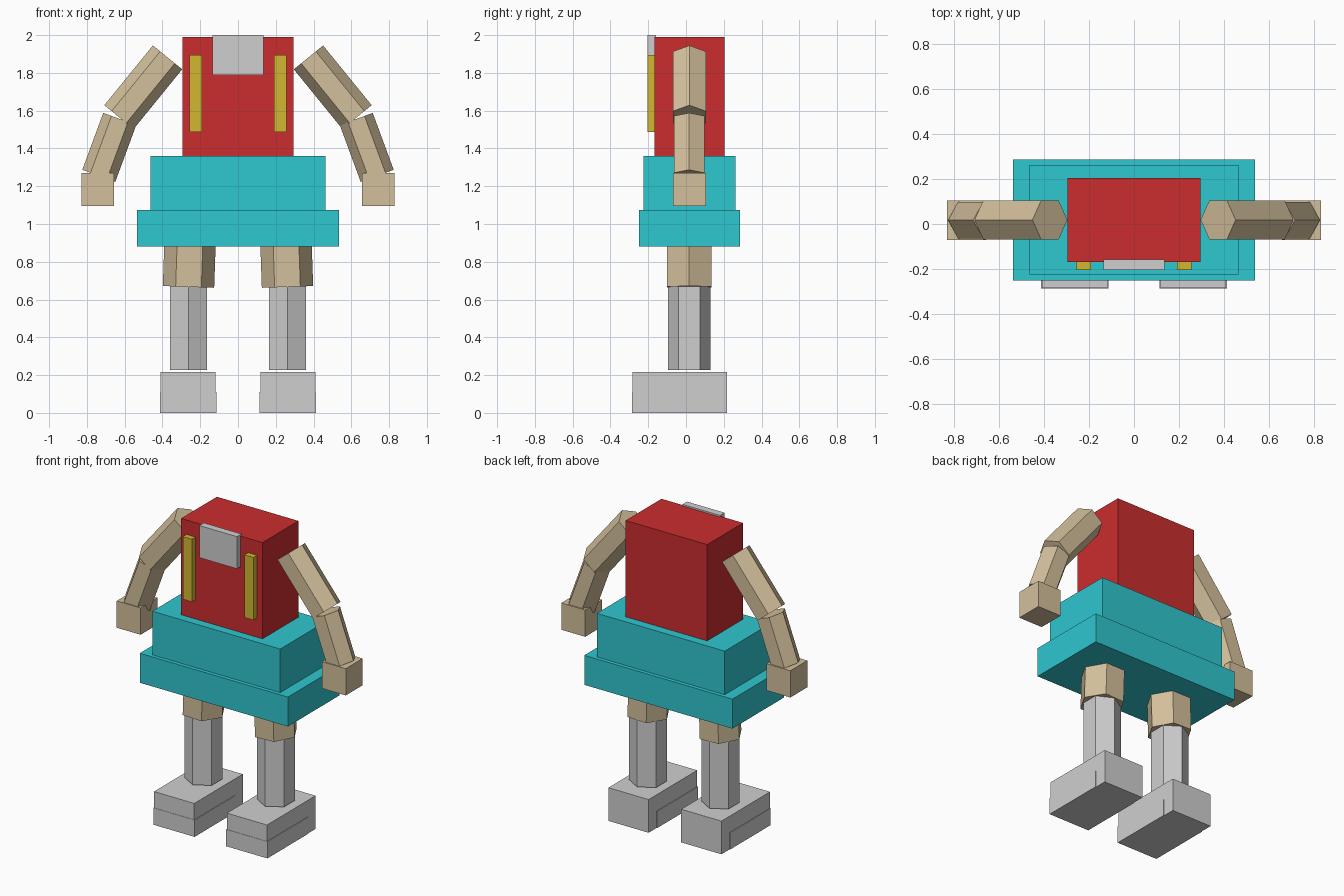
import bpy
import math
from mathutils import Vector

if "Cube" in bpy.data.objects:
    bpy.data.objects.remove(bpy.data.objects["Cube"])


def material(name, rgb):
    lin = [((c / 255 + 0.055) / 1.055) ** 2.4 for c in rgb]
    m = bpy.data.materials.new(name)
    m.diffuse_color = (*lin, 1)
    m.use_nodes = True
    m.node_tree.nodes["Principled BSDF"].inputs["Base Color"].default_value = m.diffuse_color
    return m


TAN = material("tan", (212, 192, 156))
RED = material("red", (203, 45, 47))
TEAL = material("teal", (47, 199, 208))
GREY = material("light grey", (207, 207, 207))
YELLOW = material("yellow", (210, 183, 50))


def add_mesh(name, verts, faces, mat):
    mesh = bpy.data.meshes.new(name)
    mesh.from_pydata(verts, [], faces)
    mesh.materials.append(mat)
    obj = bpy.data.objects.new(name, mesh)
    bpy.context.collection.objects.link(obj)
    return obj


def box(name, x, y, z, mat):
    """Box from (min, max) pairs on each axis."""
    x, y, z = sorted(x), sorted(y), sorted(z)
    verts = [(a, b, c) for c in z for a, b in
             ((x[0], y[0]), (x[1], y[0]), (x[1], y[1]), (x[0], y[1]))]
    faces = [(3, 2, 1, 0), (4, 5, 6, 7)]
    faces += [(i, (i + 1) % 4, (i + 1) % 4 + 4, i + 4) for i in range(4)]
    return add_mesh(name, verts, faces, mat)


def hex_limb(name, top, bottom, radius, mat, corner_forward=False):
    """Six-sided prism between two points, bent only in the xz plane."""
    top, bottom = Vector(top), Vector(bottom)
    axis = (top - bottom).normalized()
    v = Vector((0, 1, 0))
    u = v.cross(axis)
    turn = math.pi / 6 if corner_forward else 0
    ring = [radius * (u * math.cos(turn + i * math.pi / 3)
                      + v * math.sin(turn + i * math.pi / 3)) for i in range(6)]
    verts = [bottom + r for r in ring] + [top + r for r in ring]
    faces = [tuple(range(5, -1, -1)), tuple(range(6, 12))]
    faces += [(i, (i + 1) % 6, (i + 1) % 6 + 6, i + 6) for i in range(6)]
    return add_mesh(name, verts, faces, mat)


# Body
box("torso", (-0.295, 0.295), (-0.168, 0.203), (1.36, 1.99), RED)
box("upper_skirt", (-0.463, 0.463), (-0.225, 0.261), (1.075, 1.36), TEAL)
box("lower_skirt", (-0.536, 0.536), (-0.25, 0.286), (0.882, 1.075), TEAL)
box("chest_plate", (-0.136, 0.136), (-0.205, -0.158), (1.79, 2.0), GREY)

# Paired parts
for side, s in (("left", -1), ("right", 1)):
    box(side + "_chest_strap", (s * 0.19, s * 0.256), (-0.205, -0.165),
        (1.486, 1.896), YELLOW)

    # Arm
    hex_limb(side + "_upper_arm", (s * 0.373, 0.018, 1.882),
             (s * 0.63, 0.018, 1.566), 0.1, TAN)
    hex_limb(side + "_forearm", (s * 0.626, 0.017, 1.556),
             (s * 0.737, 0.017, 1.255), 0.093, TAN)
    box(side + "_hand", (s * 0.656, s * 0.829), (-0.07, 0.105), (1.095, 1.27), TAN)

    # Leg
    hex_limb(side + "_thigh", (s * 0.254, 0.017, 0.9),
             (s * 0.262, 0.017, 0.667), 0.136, TAN)
    hex_limb(side + "_shin", (s * 0.262, 0.018, 0.69),
             (s * 0.262, 0.018, 0.228), 0.113, GREY, corner_forward=True)

    # Shoe with a slightly wider toe guard
    box(side + "_shoe", (s * 0.118, s * 0.409), (-0.284, 0.218), (0, 0.217), GREY)
    box(side + "_toe_guard", (s * 0.114, s * 0.413), (-0.286, 0.135), (0, 0.11), GREY)
